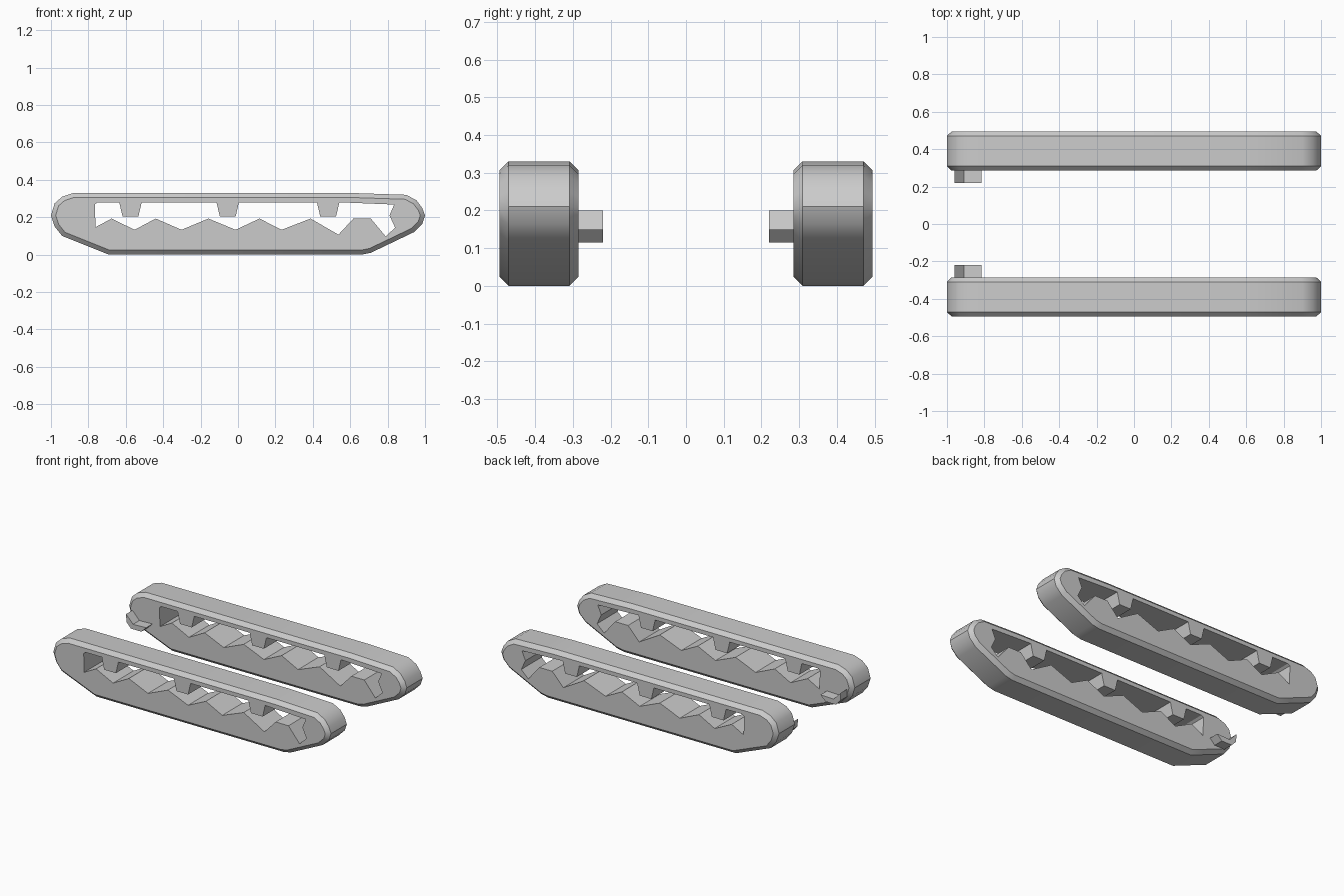
import bpy, bmesh, math
from mathutils import Vector

if "Cube" in bpy.data.objects:
    bpy.data.objects.remove(bpy.data.objects["Cube"])

# Outer silhouette of a track (x, z)
OUTER = [(-.88, .33), (.60, .33), (.90, .32), (.955, .29), (.985, .25), (1, .21), (.985, .165),
         (.94, .12), (.71, .01), (.66, 0), (-.69, 0), (-.94, .10), (-.98, .15),
         (-1, .21), (-.98, .275), (-.94, .31)]

# Opening: three hanging lugs along the top, notched end, wavy wheel line below
HOLE = [(-.765, .27), (-.75, .28)]
for cx in (-.575, -.055, .482):
    HOLE += [(cx - .06, .28), (cx - .042, .203), (cx + .042, .203), (cx + .06, .28)]
HOLE += [(.835, .268), (.81, .21), (.84, .145), (.79, .097), (.71, .193), (.617, .193),
         (.537, .107), (.388, .193), (.233, .133), (.115, .193), (-.013, .133),
         (-.158, .193), (-.302, .133), (-.44, .193), (-.553, .133), (-.676, .193), (-.762, .147)]


def inset(points, d):
    """Move every side of a clockwise outline inward by d."""
    result = []
    for i, p in enumerate(points):
        p = Vector(p)
        a = (p - Vector(points[i - 1])).normalized()
        b = (Vector(points[(i + 1) % len(points)]) - p).normalized()
        na, nb = Vector((a.y, -a.x)), Vector((b.y, -b.x))
        result.append(p + (na + nb) * d / (1 + na.dot(nb)))
    return result


def ring(bm, points, y):
    return [bm.verts.new((p[0], y, p[1])) for p in points]


def bridge(bm, a, b):
    n = len(a)
    for i in range(n):
        j = (i + 1) % n
        bm.faces.new((a[i], a[j], b[j], b[i]))


def finish(bm, name):
    bmesh.ops.recalc_face_normals(bm, faces=bm.faces)
    mesh = bpy.data.meshes.new(name)
    bm.to_mesh(mesh)
    bm.free()
    obj = bpy.data.objects.new(name, mesh)
    bpy.context.collection.objects.link(obj)
    mirror = obj.modifiers.new("Mirror", 'MIRROR')
    mirror.use_axis = (False, True, False)
    return obj


# Track: chamfered band with a through opening, mirrored to the other side
bm = bmesh.new()
Y0, Y1, C = -.495, -.285, .024
small = inset(OUTER, C)
rings = [ring(bm, small, Y0), ring(bm, OUTER, Y0 + C), ring(bm, OUTER, Y1 - C), ring(bm, small, Y1)]
for a, b in zip(rings, rings[1:]):
    bridge(bm, a, b)
holes = [ring(bm, HOLE, Y0), ring(bm, HOLE, Y1)]
bridge(bm, *holes)
for outline, hole, ny in ((rings[0], holes[0], -1), (rings[3], holes[1], 1)):
    edges = [bm.edges.get((loop[i - 1], loop[i])) for loop in (outline, hole) for i in range(len(loop))]
    bmesh.ops.triangle_fill(bm, edges=edges, use_beauty=True, normal=(0, ny, 0))
track = finish(bm, "track")
bpy.context.view_layer.objects.active = track
track.select_set(True)
bpy.ops.object.shade_smooth_by_angle(angle=math.radians(32))

# Hooked peg on the inner side near the rear
bm = bmesh.new()
PEG = [(-.96, .20), (-.91, .147), (-.815, .15), (-.85, .115), (-.925, .115), (-.958, .15)]
a, b = ring(bm, PEG, Y1 - .01), ring(bm, PEG, -.22)
bridge(bm, a, b)
bm.faces.new(a)
bm.faces.new(b)
finish(bm, "inner_peg")
